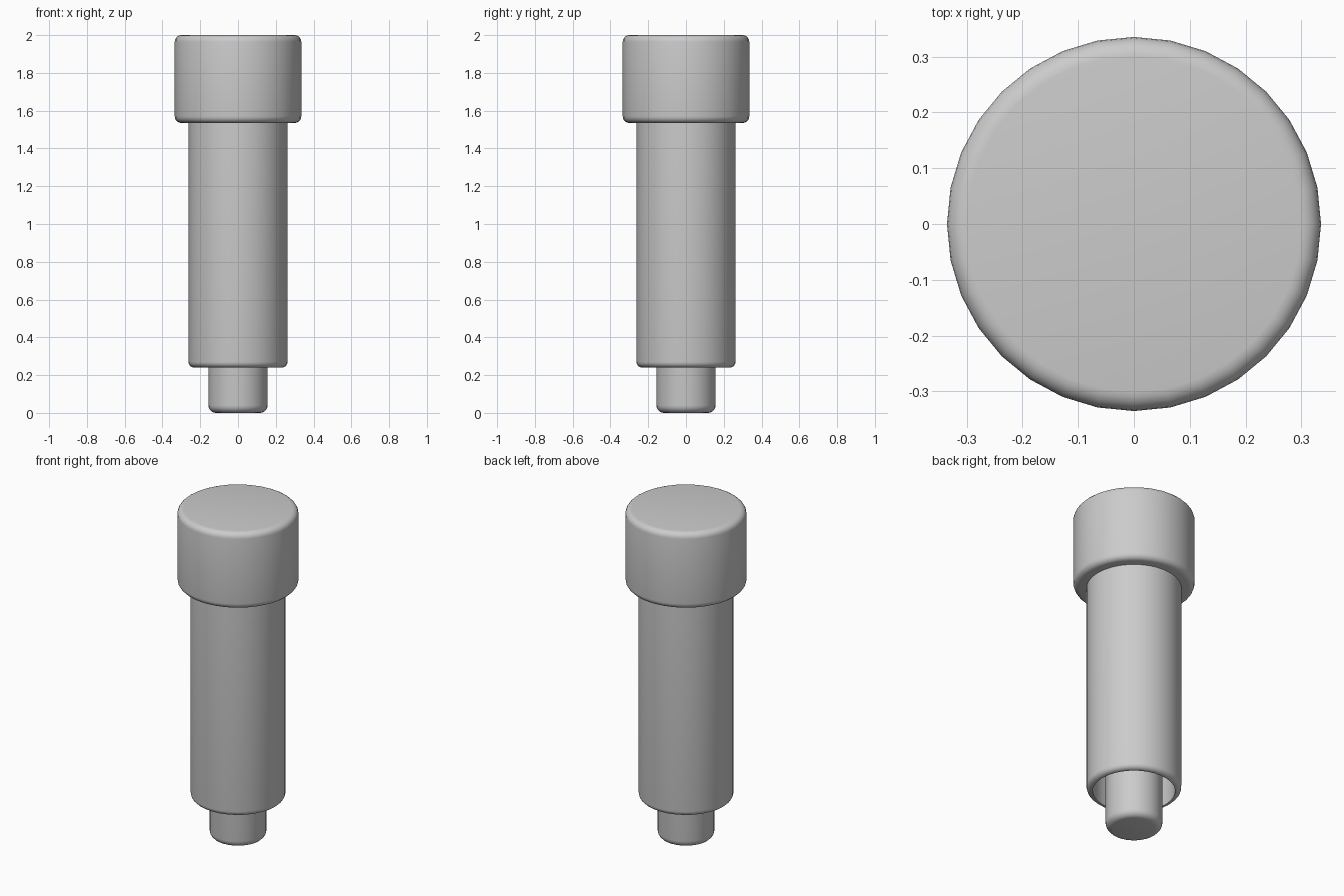
import bpy, bmesh, math
from mathutils import Vector, Matrix

SIDES = 32
BEND = 5

if "Cube" in bpy.data.objects:
    bpy.data.objects.remove(bpy.data.objects["Cube"], do_unlink=True)

grey = bpy.data.materials.new("plain grey")
grey.use_nodes = True
colour = (0.6, 0.6, 0.6, 1)
grey.diffuse_color = colour
grey.node_tree.nodes["Principled BSDF"].inputs["Base Color"].default_value = colour


def rounded(profile):
    """Replace each right-angled (radius, z, rounding) corner with an arc."""
    points = []
    for i, (r, z, rounding) in enumerate(profile):
        corner = Vector((r, 0, z))
        if not rounding:
            points.append(corner)
            continue
        before, after = profile[i - 1], profile[i + 1]
        a = (Vector((before[0], 0, before[1])) - corner).normalized() * rounding
        b = (Vector((after[0], 0, after[1])) - corner).normalized() * rounding
        for k in range(BEND + 1):
            t = k / BEND * math.pi / 2
            points.append(corner + a * (1 - math.sin(t)) + b * (1 - math.cos(t)))
    return points


def turned(name, profile):
    """Turn a profile about the z axis into a smooth part."""
    bm = bmesh.new()
    verts = [bm.verts.new(p) for p in rounded(profile)]
    edges = [bm.edges.new(pair) for pair in zip(verts, verts[1:])]
    bmesh.ops.spin(bm, geom=verts + edges, cent=(0, 0, 0), axis=(0, 0, 1),
                   angle=math.tau, steps=SIDES, use_merge=False)
    bmesh.ops.remove_doubles(bm, verts=bm.verts, dist=0.0001)
    bmesh.ops.recalc_face_normals(bm, faces=bm.faces)
    mesh = bpy.data.meshes.new(name)
    bm.to_mesh(mesh)
    bm.free()
    obj = bpy.data.objects.new(name, mesh)
    bpy.context.collection.objects.link(obj)
    mesh.materials.append(grey)
    for o in bpy.context.selected_objects:
        o.select_set(False)
    obj.select_set(True)
    bpy.context.view_layer.objects.active = obj
    bpy.ops.object.shade_smooth_by_angle(angle=math.radians(35))
    return obj


# Wide cap on top
turned("cap", [(0, 1.535, 0), (0.335, 1.535, 0.035), (0.335, 2, 0.035), (0, 2, 0)])

# Hollow sleeve, open at its lower end
turned("sleeve", [(0, 1.54, 0), (0.262, 1.54, 0), (0.262, 0.24, 0.03),
                  (0.228, 0.24, 0), (0.228, 1.5, 0), (0, 1.5, 0)])

# Plunger running up inside the sleeve
turned("plunger", [(0, 0, 0), (0.157, 0, 0.04), (0.157, 1.5, 0), (0, 1.5, 0)])
